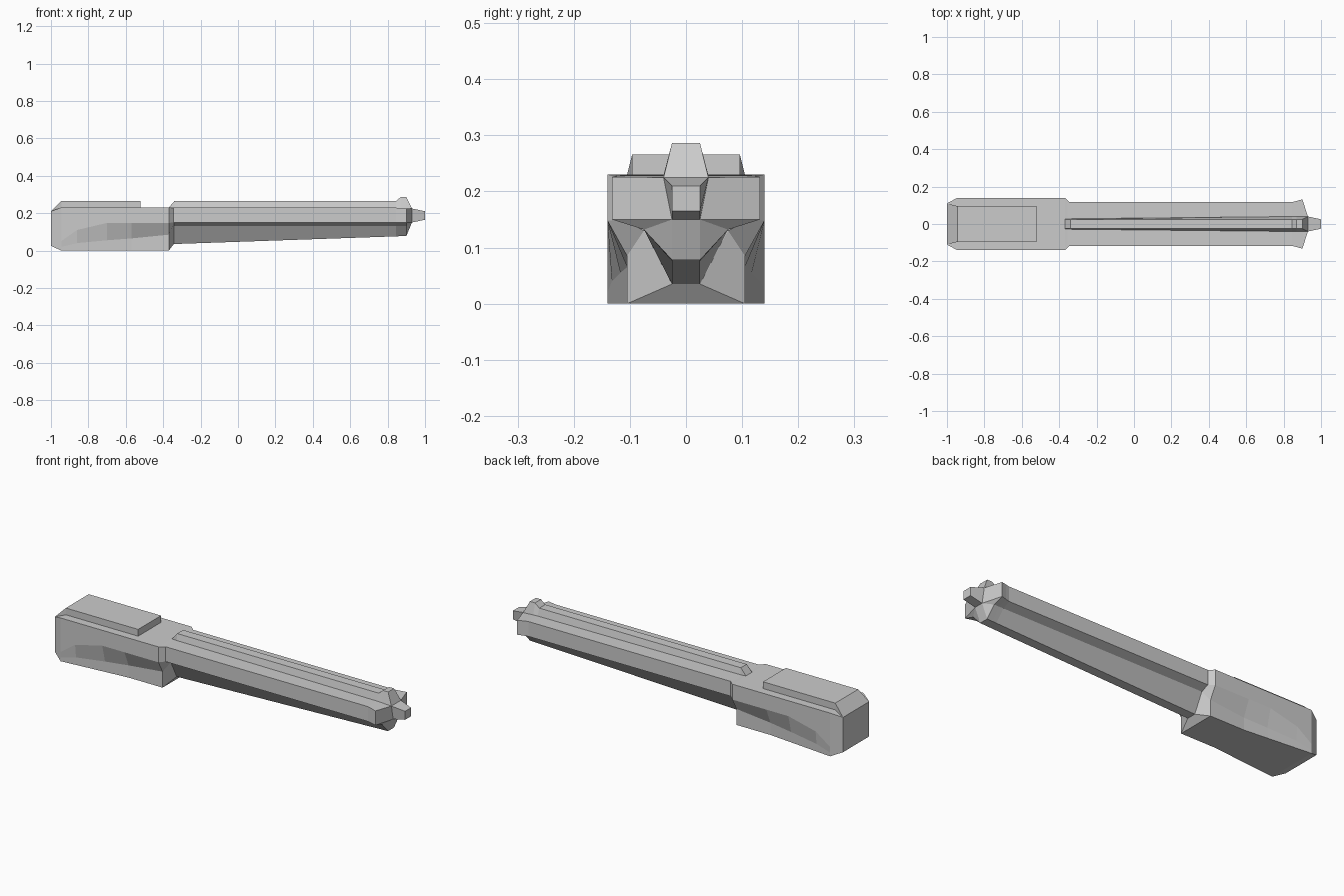
import bpy, bmesh

if "Cube" in bpy.data.objects:
    bpy.data.objects.remove(bpy.data.objects["Cube"])


def loft(name, sections):
    """Skin half profiles (y, z listed top to bottom), mirrored in y, along x."""
    bm = bmesh.new()
    rings = []
    for x, half in sections:
        pts = half + [(-y, z) for y, z in reversed(half)]
        rings.append([bm.verts.new((x, y, z)) for y, z in pts])
    n = len(rings[0])
    for a, b in zip(rings, rings[1:]):
        for i in range(n):
            j = (i + 1) % n
            bm.faces.new((a[i], a[j], b[j], b[i]))
    bm.faces.new(rings[0])
    bm.faces.new(rings[-1])
    bmesh.ops.remove_doubles(bm, verts=bm.verts, dist=0.0005)
    bmesh.ops.recalc_face_normals(bm, faces=bm.faces)
    mesh = bpy.data.meshes.new(name)
    bm.to_mesh(mesh)
    bm.free()
    obj = bpy.data.objects.new(name, mesh)
    bpy.context.collection.objects.link(obj)
    return obj


# Rear housing: chamfered back, pinched lower flanks, tapering into the barrel
def housing(x, z_crease, y_low, z_low):
    return (x, [(0.14, 0.23), (0.14, z_crease), (y_low, z_low), (y_low, 0)])


loft("rear_housing", [
    (-1.0, [(0.11, 0.21), (0.11, 0.13), (0.11, 0.06), (0.11, 0.025)]),
    housing(-0.945, 0.05, 0.14, 0.02),
    housing(-0.86, 0.11, 0.132, 0.04),
    housing(-0.70, 0.148, 0.117, 0.055),
    housing(-0.57, 0.148, 0.105, 0.065),
    housing(-0.37, 0.148, 0.105, 0.085),
    (-0.343, [(0.115, 0.228), (0.115, 0.15), (0.075, 0.13), (0.025, 0.035)]),
])


# Raised lid on the housing, sloping down to the back edge
loft("top_plate", [
    (-1.0, [(0.11, 0.21), (0.11, 0.19)]),
    (-0.945, [(0.096, 0.266), (0.096, 0.22)]),
    (-0.52, [(0.096, 0.266), (0.096, 0.22)]),
])


# Barrel: wide slab with top rib and tapering keel, flared star-shaped muzzle
def barrel(x, rib_z, rib_base, wing_y, keel_z, top=0.229):
    return (x, [(0.025, rib_z), (rib_base, top), (wing_y, top),
                (wing_y, 0.15), (0.075, 0.132), (0.025, keel_z)])


loft("barrel", [
    barrel(-0.37, 0.23, 0.027, 0.115, 0.034),
    barrel(-0.34, 0.265, 0.028, 0.117, 0.035),
    barrel(0.845, 0.265, 0.04, 0.117, 0.076),
    barrel(0.87, 0.286, 0.04, 0.123, 0.077, 0.228),
    barrel(0.90, 0.286, 0.04, 0.132, 0.078, 0.226),
    (0.93, [(0.04, 0.225)] * 3 + [(0.025, 0.15)] * 3),
    (1.0, [(0.025, 0.21)] * 3 + [(0.025, 0.165)] * 3),
])
